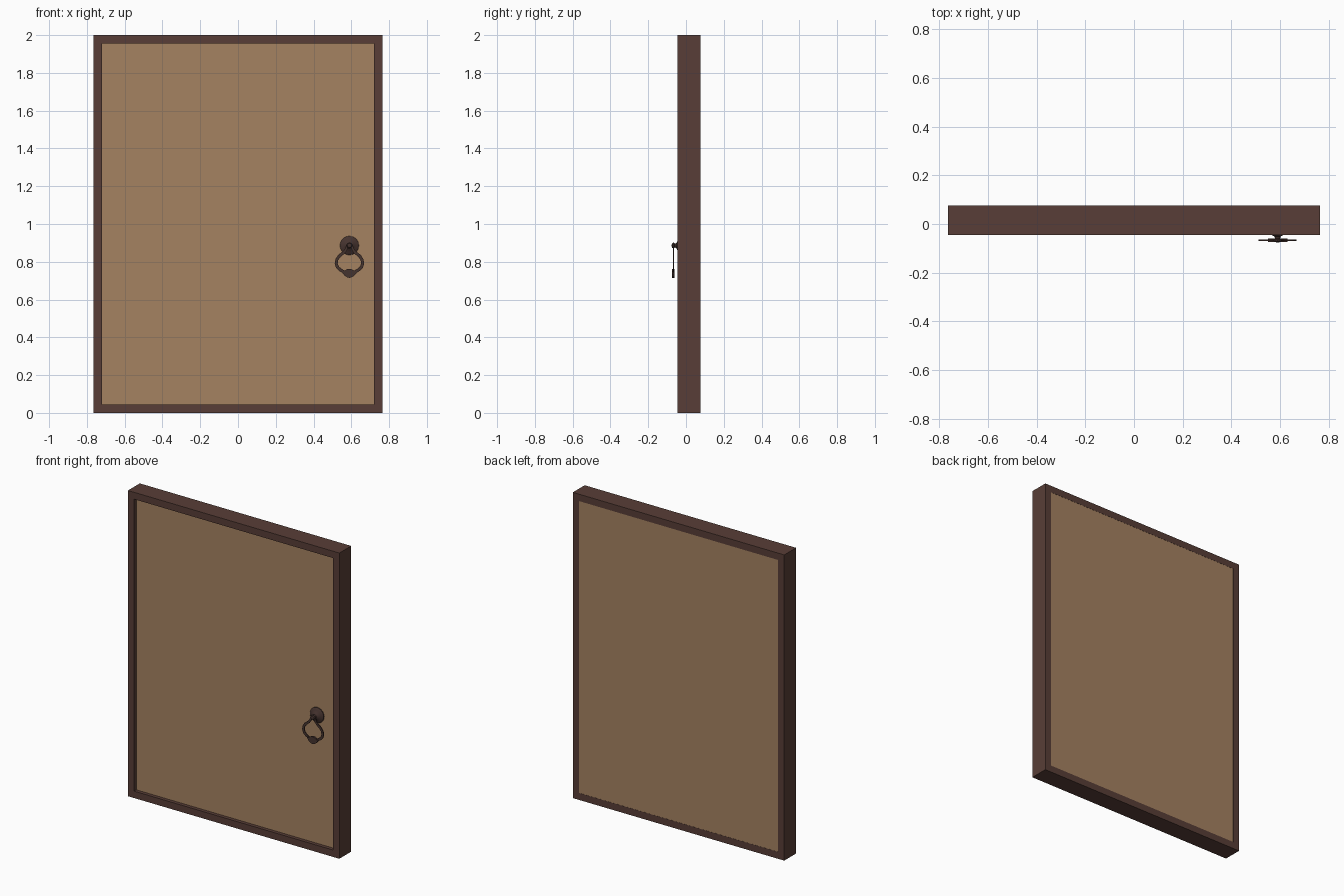
import bpy, bmesh, math

if "Cube" in bpy.data.objects:
    bpy.data.objects.remove(bpy.data.objects["Cube"])


def material(name, rgb):
    m = bpy.data.materials.new(name)
    m.diffuse_color = (*rgb, 1)
    m.use_nodes = True
    m.node_tree.nodes["Principled BSDF"].inputs["Base Color"].default_value = m.diffuse_color
    return m


WOOD_DARK = material("dark_brown_wood", (0.098, 0.048, 0.038))
WOOD_LIGHT = material("tan_wood", (0.376, 0.223, 0.119))
IRON = material("dark_iron", (0.060, 0.033, 0.028))


def finish(name, bm, mat, smooth=None):
    bmesh.ops.remove_doubles(bm, verts=bm.verts, dist=1e-6)
    bmesh.ops.recalc_face_normals(bm, faces=bm.faces)
    me = bpy.data.meshes.new(name)
    bm.to_mesh(me)
    bm.free()
    me.materials.append(mat)
    ob = bpy.data.objects.new(name, me)
    bpy.context.collection.objects.link(ob)
    if smooth:
        bpy.ops.object.select_all(action='DESELECT')
        ob.select_set(True)
        bpy.context.view_layer.objects.active = ob
        bpy.ops.object.shade_smooth_by_angle(angle=math.radians(smooth))
    return ob


def ring_plate(name, outer, inner, y0, y1, mat, smooth=None):
    """Closed band between two equal-length x/z outlines, from y0 to y1."""
    bm = bmesh.new()
    loops = [[bm.verts.new((x, y, z)) for x, z in pts]
             for pts, y in ((outer, y0), (inner, y0), (inner, y1), (outer, y1))]
    n = len(outer)
    for a, b in zip(loops, loops[1:] + loops[:1]):
        for i in range(n):
            j = (i + 1) % n
            bm.faces.new((a[i], a[j], b[j], b[i]))
    return finish(name, bm, mat, smooth)


def plate(name, pts, y0, y1, mat):
    """Solid x/z outline extruded from y0 to y1."""
    bm = bmesh.new()
    a = [bm.verts.new((x, y0, z)) for x, z in pts]
    b = [bm.verts.new((x, y1, z)) for x, z in pts]
    bm.faces.new(a)
    bm.faces.new(b[::-1])
    for i in range(len(pts)):
        j = (i + 1) % len(pts)
        bm.faces.new((a[i], a[j], b[j], b[i]))
    return finish(name, bm, mat)


def rect(hw, z0, z1):
    return [(-hw, z0), (hw, z0), (hw, z1), (-hw, z1)]


def mirrored(half, cx):
    """Half outline starting and ending on the axis -> full loop about cx."""
    return ([(cx + x, z) for x, z in half]
            + [(cx - x, z) for x, z in half[-2:0:-1]])


# Door frame and inset panel
ring_plate("door_frame", rect(0.765, 0, 2), rect(0.72, 0.045, 1.955),
           -0.045, 0.077, WOOD_DARK)
plate("door_panel", rect(0.72, 0.045, 1.955), -0.022, 0.076, WOOD_LIGHT)

# Handle mount: turned rosette with neck and button
KX, KZ = 0.59, 0.886
profile = [(0.0, -0.020), (0.050, -0.020), (0.050, -0.028), (0.041, -0.035),
           (0.036, -0.036), (0.025, -0.045), (0.013, -0.051), (0.010, -0.059),
           (0.015, -0.063), (0.016, -0.068), (0.011, -0.074), (0.0, -0.077)]
bm = bmesh.new()
vs = [bm.verts.new((KX + r, y, KZ)) for r, y in profile]
es = [bm.edges.new(p) for p in zip(vs, vs[1:])]
bmesh.ops.spin(bm, geom=vs + es, cent=(KX, 0, KZ), axis=(0, 1, 0),
               angle=math.tau, steps=24)
finish("handle_mount", bm, IRON, 35)

# Hanging pull ring, a flat heart-like loop
outer = [(0, 0.903), (0.014, 0.896), (0.020, 0.880), (0.026, 0.865),
         (0.038, 0.853), (0.060, 0.836), (0.074, 0.814), (0.078, 0.790),
         (0.070, 0.766), (0.055, 0.752), (0.038, 0.742), (0.024, 0.726),
         (0, 0.716)]
inner = [(0, 0.889), (0.007, 0.886), (0.009, 0.875), (0.014, 0.858),
         (0.027, 0.842), (0.046, 0.827), (0.059, 0.810), (0.062, 0.792),
         (0.056, 0.775), (0.046, 0.766), (0.032, 0.757), (0.018, 0.750),
         (0, 0.747)]
ring_plate("pull_ring", mirrored(outer, KX), mirrored(inner, KX),
           -0.069, -0.063, IRON, 35)

# Thick grip at the bottom of the ring
grip = [(0, 0.763), (0.014, 0.760), (0.026, 0.751), (0.040, 0.748),
        (0.036, 0.739), (0.024, 0.725), (0.012, 0.718), (0, 0.715)]
plate("pull_grip", mirrored(grip, KX), -0.073, -0.060, IRON)
